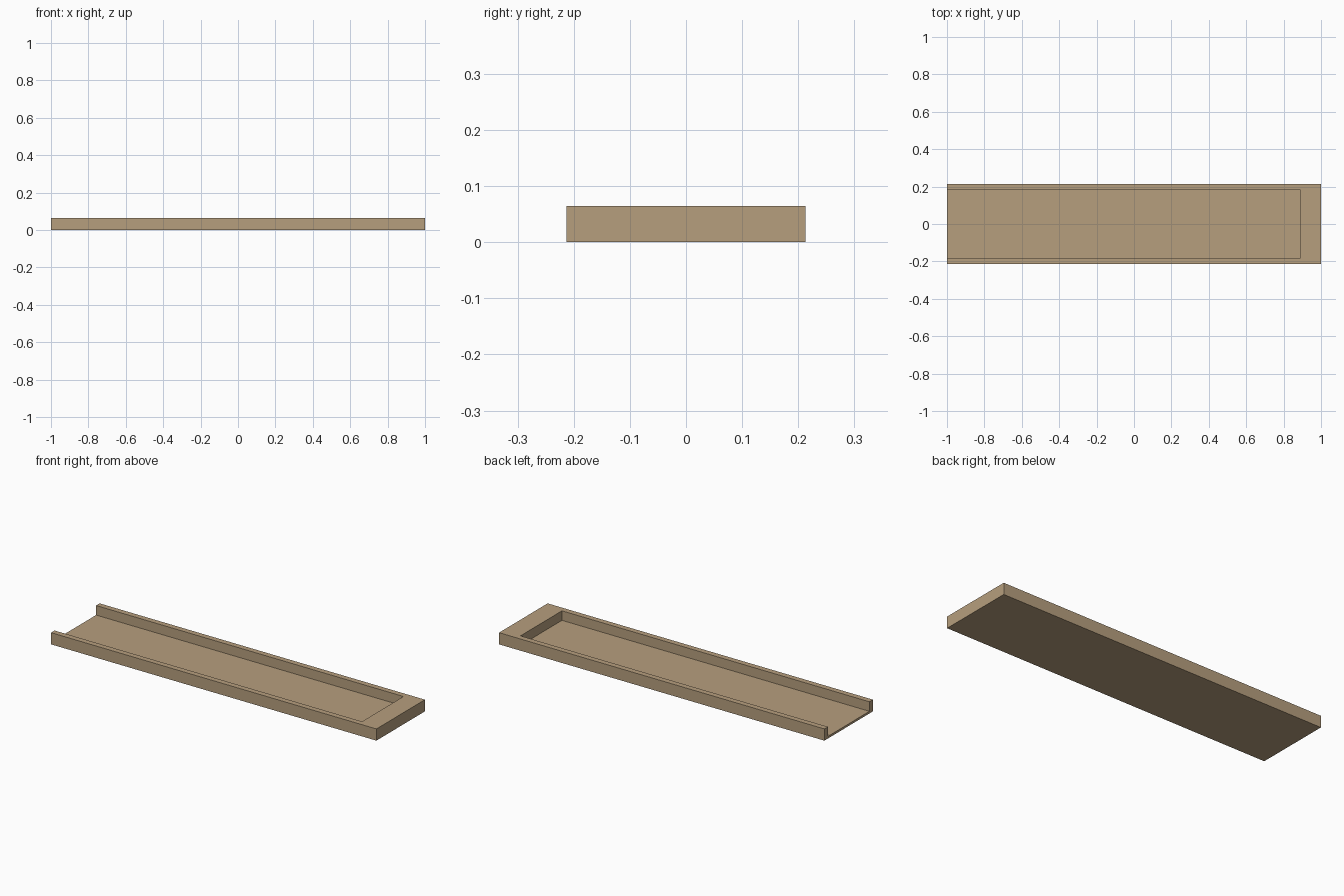
import bpy

default = bpy.data.objects.get("Cube")
if default:
    bpy.data.objects.remove(default, do_unlink=True)

LENGTH, WIDTH, HEIGHT = 2.0, 0.426, 0.065
FLOOR, POCKET_END, POCKET_HALF = 0.012, 0.89, 0.182

# Material
tan = bpy.data.materials.new("tan")
tan.use_nodes = True
colour = (0.47, 0.345, 0.208, 1)
tan.diffuse_color = colour
tan.node_tree.nodes["Principled BSDF"].inputs["Base Color"].default_value = colour


def box(name, low, high):
    """Axis-aligned box between two opposite corners."""
    bpy.ops.mesh.primitive_cube_add(size=1)
    obj = bpy.context.object
    obj.name = name
    for v in obj.data.vertices:
        v.co = [high[i] if v.co[i] > 0 else low[i] for i in range(3)]
    obj.data.materials.append(tan)
    return obj


# Solid block for the tray
tray = box("tray", (-LENGTH / 2, -WIDTH / 2, 0), (LENGTH / 2, WIDTH / 2, HEIGHT))

# Channel cut through the top and out of the right end
cutter = box("channel_cutter", (-LENGTH, -POCKET_HALF, FLOOR),
             (POCKET_END, POCKET_HALF, HEIGHT * 2))
cutter.hide_render = True

cut = tray.modifiers.new("channel", 'BOOLEAN')
cut.operation = 'DIFFERENCE'
cut.solver = 'EXACT'
cut.object = cutter
bpy.ops.object.select_all(action='DESELECT')
bpy.context.view_layer.objects.active = tray
tray.select_set(True)
bpy.ops.object.modifier_apply(modifier=cut.name)
bpy.data.objects.remove(cutter, do_unlink=True)
